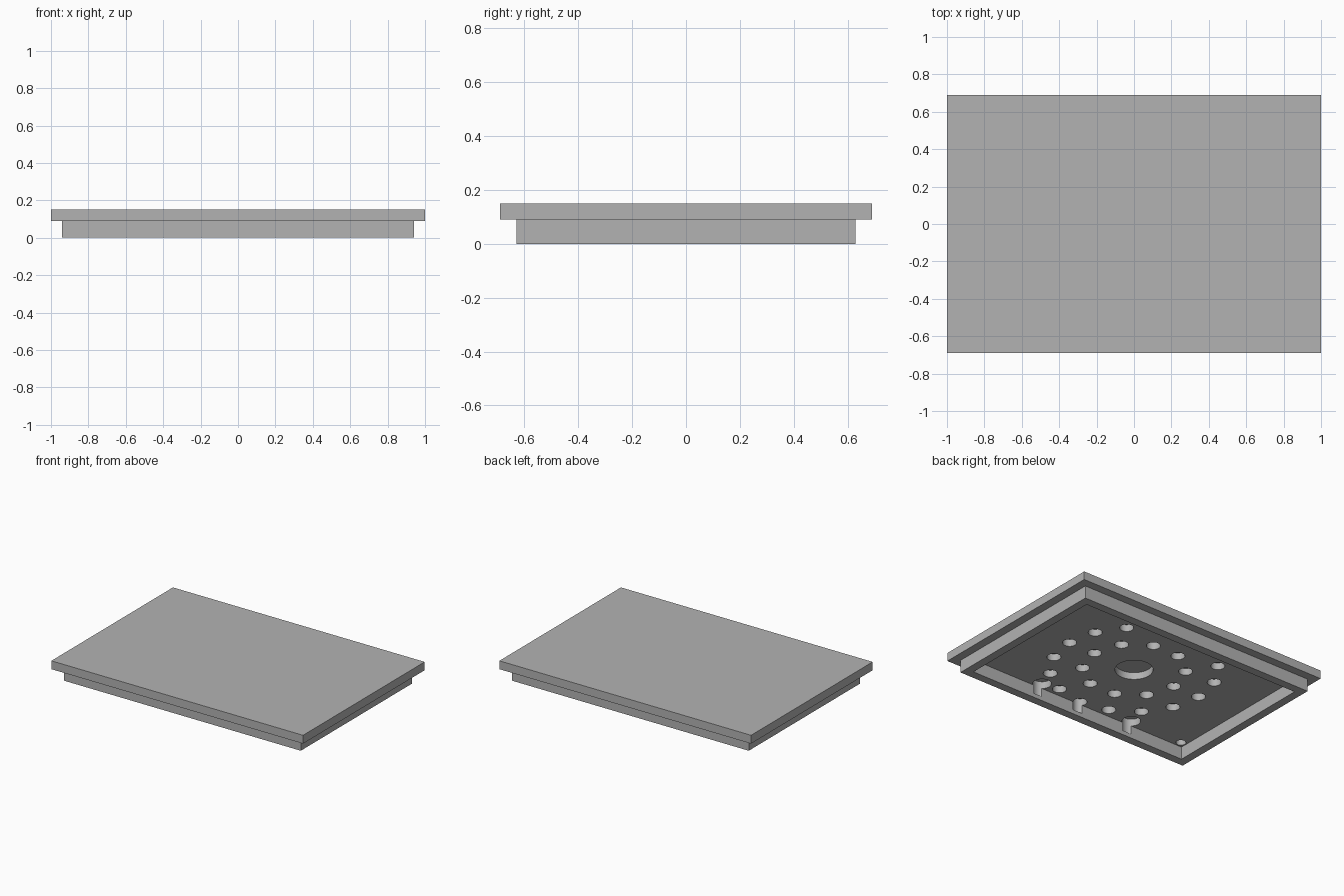
import bpy
import bmesh
from math import cos, sin, tau
from mathutils import Matrix, Vector

cube = bpy.data.objects.get("Cube")
if cube:
    bpy.data.objects.remove(cube, do_unlink=True)

HALF_X, HALF_Y = 1.0, 0.69
TOP, UNDERSIDE = 0.15, 0.09
STEP = 0.06            # rim overhang and lip thickness
HOLE_START, HOLE_END = 0.03, 0.14

grey = bpy.data.materials.new("plain_grey")
grey.use_nodes = True
colour = (0.45, 0.45, 0.45, 1)
grey.diffuse_color = colour
grey.node_tree.nodes["Principled BSDF"].inputs["Base Color"].default_value = colour


def make_object(name, bm):
    mesh = bpy.data.meshes.new(name)
    bm.to_mesh(mesh)
    bm.free()
    mesh.materials.append(grey)
    obj = bpy.data.objects.new(name, mesh)
    bpy.context.collection.objects.link(obj)
    return obj


def raise_face(bm, face, dz):
    """Extrude one face vertically and return the moved face."""
    moved = bmesh.ops.extrude_discrete_faces(bm, faces=[face])["faces"][0]
    bmesh.ops.translate(bm, verts=moved.verts, vec=Vector((0, 0, dz)))
    return moved


# Lid plate with a lip running round its underside
bm = bmesh.new()
size = Matrix.Diagonal((2 * HALF_X, 2 * HALF_Y, TOP - UNDERSIDE, 1))
centre = Matrix.Translation((0, 0, (TOP + UNDERSIDE) / 2))
bmesh.ops.create_cube(bm, size=1, matrix=centre @ size)
bm.normal_update()
bottom = min(bm.faces, key=lambda f: f.calc_center_median().z)
for dz in (-UNDERSIDE, UNDERSIDE):
    bmesh.ops.inset_region(bm, faces=[bottom], thickness=STEP, use_even_offset=True)
    bottom = raise_face(bm, bottom, dz)
bmesh.ops.recalc_face_normals(bm, faces=bm.faces)
lid = make_object("lid", bm)

# Blind holes: centre, two rings, mounting holes and corner holes
holes = [(0, 0, 0.124)]
for count, ring in ((10, 0.335), (16, 0.545)):
    for i in range(count):
        a = tau * i / count
        holes.append((ring * cos(a), ring * sin(a), 0.046))
for side in (-1, 1):
    holes += [(x, side * 0.522, 0.061) for x in (-0.415, 0.34)]
    holes += [(x, side * 0.528, 0.033) for x in (-0.84, 0.84)]

bm = bmesh.new()
for x, y, radius in holes:
    bmesh.ops.create_cone(
        bm, cap_ends=True, segments=32, radius1=radius, radius2=radius,
        depth=HOLE_END - HOLE_START,
        matrix=Matrix.Translation((x, y, (HOLE_START + HOLE_END) / 2)))
cutter = make_object("hole_cutter", bm)
cutter.hide_render = True

# Cut the holes and remove the helper
cut = lid.modifiers.new("holes", "BOOLEAN")
cut.operation = "DIFFERENCE"
cut.solver = "EXACT"
cut.object = cutter
bpy.ops.object.select_all(action="DESELECT")
lid.select_set(True)
bpy.context.view_layer.objects.active = lid
bpy.ops.object.modifier_apply(modifier=cut.name)
bpy.data.objects.remove(cutter, do_unlink=True)
bpy.ops.object.shade_smooth_by_angle()
